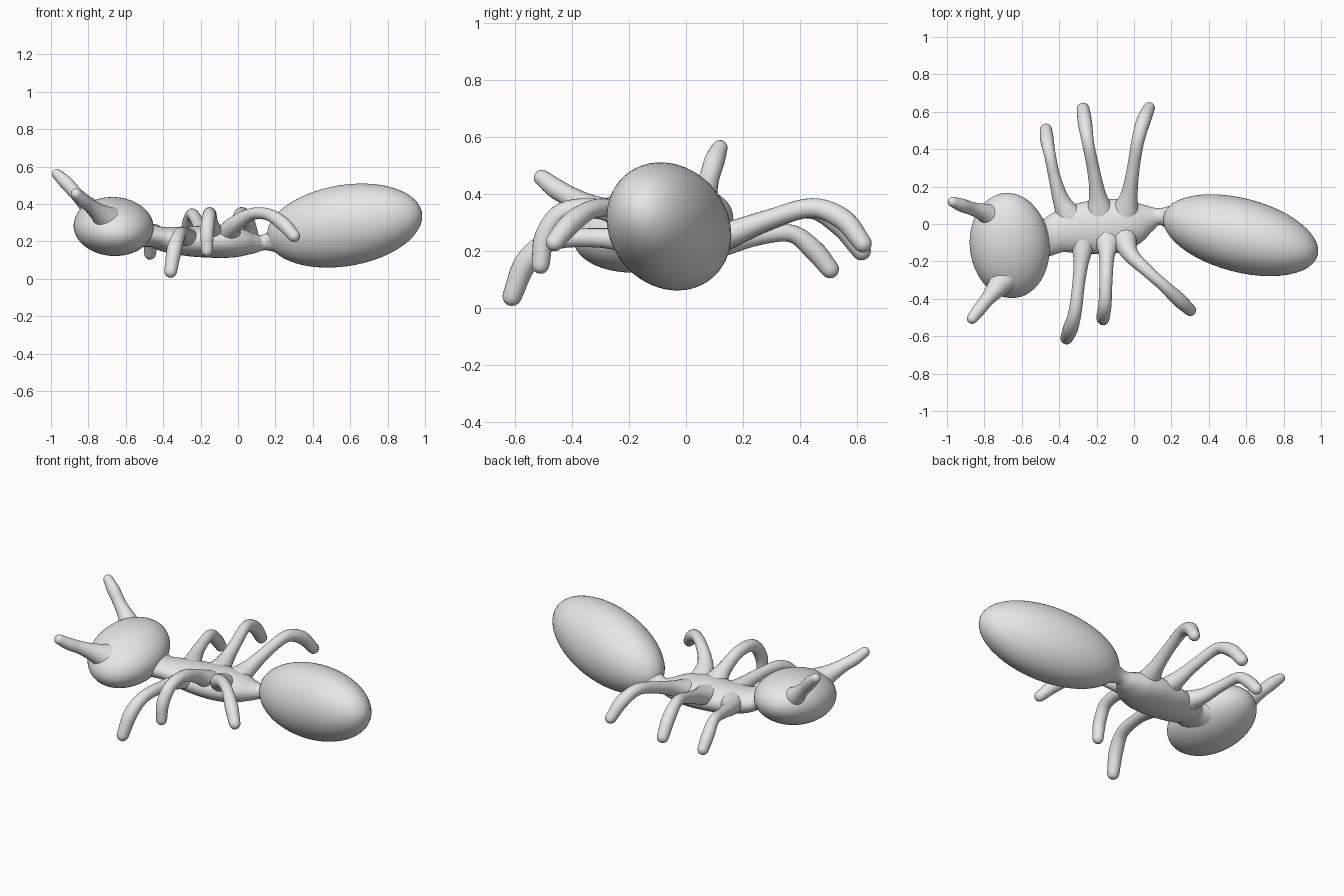
import bpy, bmesh, math
from mathutils import Vector, Euler

grey = bpy.data.materials.new("body grey")
grey.diffuse_color = (0.8, 0.8, 0.8, 1)


def finish(name, bm):
    bmesh.ops.recalc_face_normals(bm, faces=bm.faces)
    for f in bm.faces:
        f.smooth = True
    me = bpy.data.meshes.new(name)
    bm.to_mesh(me)
    bm.free()
    me.materials.append(grey)
    ob = bpy.data.objects.new(name, me)
    bpy.context.collection.objects.link(ob)


def ellipsoid(name, centre, radii, rot):
    """Smooth ellipsoid with its long axis along local x."""
    bm = bmesh.new()
    bmesh.ops.create_uvsphere(bm, u_segments=48, v_segments=32, radius=1)
    turn = Euler([math.radians(a) for a in rot]).to_matrix()
    for v in bm.verts:
        v.co = turn @ Vector([c * r for c, r in zip(v.co, radii)]) + Vector(centre)
    finish(name, bm)


def catmull(a, b, c, d, t):
    return 0.5 * (2 * b + (c - a) * t + (2 * a - 5 * b + 4 * c - d) * t * t
                  + (3 * b - a - 3 * c + d) * t ** 3)


def loft(name, pts, sides=20, steps=6):
    """Rounded tube through points (x, y, z, half width[, half height])."""
    pts = [tuple(p) + (p[3],) if len(p) == 4 else p for p in pts]
    pts = [Vector(p) for p in pts]
    ext = [2 * pts[0] - pts[1]] + pts + [2 * pts[-1] - pts[-2]]
    path = [catmull(*ext[i:i + 4], s / steps)
            for i in range(len(pts) - 1) for s in range(steps)] + [pts[-1]]
    centres = [Vector(p[:3]) for p in path]
    n = len(path)
    rings = []
    for i, p in enumerate(path):
        d = (centres[min(i + 1, n - 1)] - centres[max(i - 1, 0)]).normalized()
        rings.append((centres[i], d, p[3], p[4]))

    # round both ends with shrinking rings
    def cap(ring, sign):
        c, d, w, h = ring
        return [(c + sign * d * min(w, h) * math.sin(a), d,
                 w * math.cos(a), h * math.cos(a))
                for a in (math.radians(k) for k in (25, 48, 68, 84))]
    rings = cap(rings[0], -1)[::-1] + rings + cap(rings[-1], 1)

    bm = bmesh.new()
    loops = []
    for c, d, w, h in rings:
        side = d.cross(Vector((0, 0, 1))).normalized()
        up = side.cross(d)
        loops.append([bm.verts.new(c + side * w * math.cos(a) + up * h * math.sin(a))
                      for a in (2 * math.pi * k / sides for k in range(sides))])
    for A, B in zip(loops, loops[1:]):
        for k in range(sides):
            j = (k + 1) % sides
            bm.faces.new((A[k], A[j], B[j], B[k]))
    bm.faces.new(loops[0])
    bm.faces.new(loops[-1])
    finish(name, bm)


# main body masses
ellipsoid("head", (-0.665, -0.115, 0.28), (0.213, 0.285, 0.152), (10, 0, 6))
ellipsoid("abdomen", (0.57, -0.06, 0.285), (0.43, 0.197, 0.217), (8, -9.2, -14.6))

# waist and chest, running into head and abdomen
loft("thorax", [
    (-0.56, -0.08, 0.25, 0.14, 0.09),
    (-0.46, -0.07, 0.23, 0.10, 0.06),
    (-0.38, -0.04, 0.21, 0.115, 0.068),
    (-0.25, -0.02, 0.20, 0.14, 0.08),
    (-0.10, -0.01, 0.20, 0.145, 0.088),
    (0.00, 0.01, 0.195, 0.12, 0.078),
    (0.08, 0.03, 0.19, 0.072, 0.055),
    (0.14, 0.04, 0.195, 0.045, 0.042),
    (0.22, 0.03, 0.21, 0.085, 0.08)], sides=32)

# legs, flared where they leave the chest
legs = {
    "front_leg_left": [(-0.34, 0.03, 0.21, 0.075, 0.06), (-0.39, 0.13, 0.225, 0.045),
                       (-0.425, 0.25, 0.25, 0.032), (-0.45, 0.37, 0.26, 0.031),
                       (-0.465, 0.45, 0.20, 0.036), (-0.47, 0.505, 0.135, 0.032)],
    "middle_leg_left": [(-0.18, 0.05, 0.22, 0.08, 0.06), (-0.195, 0.16, 0.255, 0.045),
                        (-0.215, 0.28, 0.30, 0.034), (-0.245, 0.43, 0.345, 0.032),
                        (-0.262, 0.54, 0.29, 0.038), (-0.272, 0.615, 0.20, 0.034)],
    "rear_leg_left": [(-0.05, 0.05, 0.22, 0.08, 0.06), (-0.025, 0.16, 0.26, 0.045),
                      (-0.005, 0.29, 0.31, 0.034), (0.02, 0.44, 0.35, 0.034),
                      (0.05, 0.55, 0.31, 0.038), (0.08, 0.62, 0.225, 0.032)],
    "front_leg_right": [(-0.27, -0.06, 0.21, 0.085, 0.06), (-0.28, -0.18, 0.23, 0.045),
                        (-0.295, -0.31, 0.245, 0.034), (-0.315, -0.47, 0.235, 0.035),
                        (-0.34, -0.56, 0.16, 0.04), (-0.36, -0.61, 0.04, 0.034)],
    "middle_leg_right": [(-0.14, -0.07, 0.23, 0.08, 0.06), (-0.145, -0.17, 0.29, 0.042),
                         (-0.15, -0.30, 0.345, 0.035), (-0.155, -0.43, 0.335, 0.035),
                         (-0.165, -0.495, 0.25, 0.036), (-0.165, -0.51, 0.15, 0.031)],
    "rear_leg_right": [(-0.06, -0.06, 0.23, 0.075, 0.06), (-0.02, -0.16, 0.29, 0.045),
                       (0.07, -0.25, 0.345, 0.033), (0.16, -0.33, 0.345, 0.032),
                       (0.24, -0.405, 0.295, 0.038), (0.30, -0.46, 0.23, 0.032)],
}
for name, pts in legs.items():
    loft(name, pts)

# antennae, flared at the head
loft("antenna_left", [(-0.74, 0.03, 0.33, 0.08), (-0.80, 0.06, 0.39, 0.05),
                      (-0.86, 0.08, 0.45, 0.036), (-0.92, 0.10, 0.515, 0.036),
                      (-0.968, 0.118, 0.56, 0.028)])
loft("antenna_right", [(-0.69, -0.29, 0.31, 0.08), (-0.74, -0.35, 0.35, 0.052),
                       (-0.79, -0.41, 0.39, 0.037), (-0.83, -0.46, 0.42, 0.035),
                       (-0.865, -0.505, 0.455, 0.029)])
